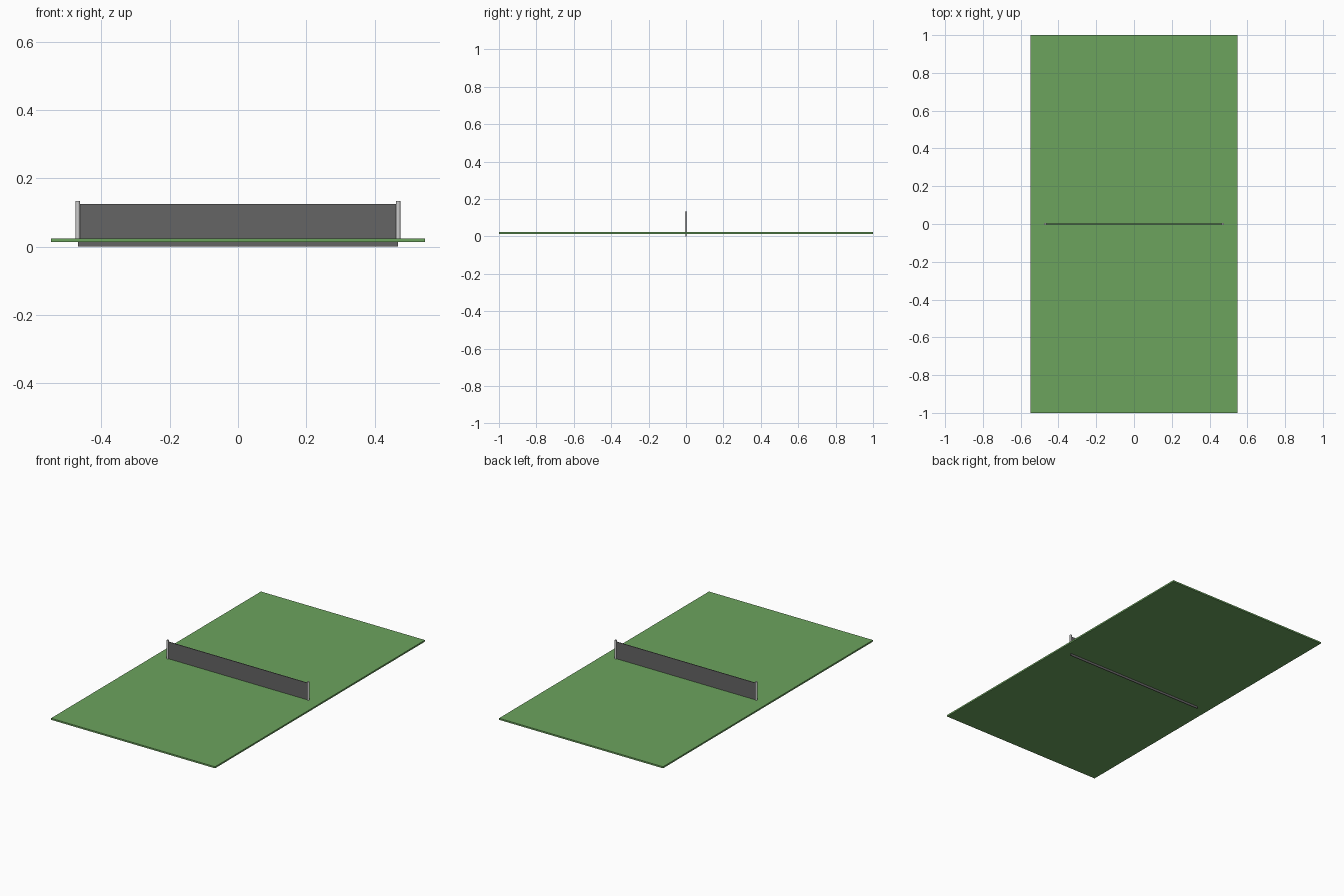
import bpy

if "Cube" in bpy.data.objects:
    bpy.data.objects.remove(bpy.data.objects["Cube"])


def material(name, color):
    mat = bpy.data.materials.new(name)
    mat.diffuse_color = color
    mat.use_nodes = True
    mat.node_tree.nodes["Principled BSDF"].inputs["Base Color"].default_value = mat.diffuse_color
    return mat


def box(name, lo, hi, mat=None):
    bpy.ops.mesh.primitive_cube_add(size=1, location=[(a + b) / 2 for a, b in zip(lo, hi)])
    ob = bpy.context.object
    ob.name = name
    ob.scale = [b - a for a, b in zip(lo, hi)]
    bpy.ops.object.transform_apply(location=False, rotation=False, scale=True)
    if mat:
        ob.data.materials.append(mat)
    return ob


green = material("court_green", (0.15, 0.37, 0.11, 1))
dark = material("net_grey", (0.13, 0.13, 0.13, 1))

# Court slab
box("court", (-0.547, -1, 0.0135), (0.547, 1, 0.023), green)

# Net, reaching slightly below the slab
box("net", (-0.469, -0.002, 0), (0.469, 0.002, 0.125), dark)

# Round posts at both ends of the net
for side, x in (("left", -0.469), ("right", 0.469)):
    bottom, top = 0.0165, 0.133
    bpy.ops.mesh.primitive_cylinder_add(vertices=16, radius=0.0065, depth=top - bottom,
                                        location=(x, 0, (top + bottom) / 2))
    bpy.context.object.name = side + "_post"
    bpy.ops.object.shade_smooth_by_angle()
